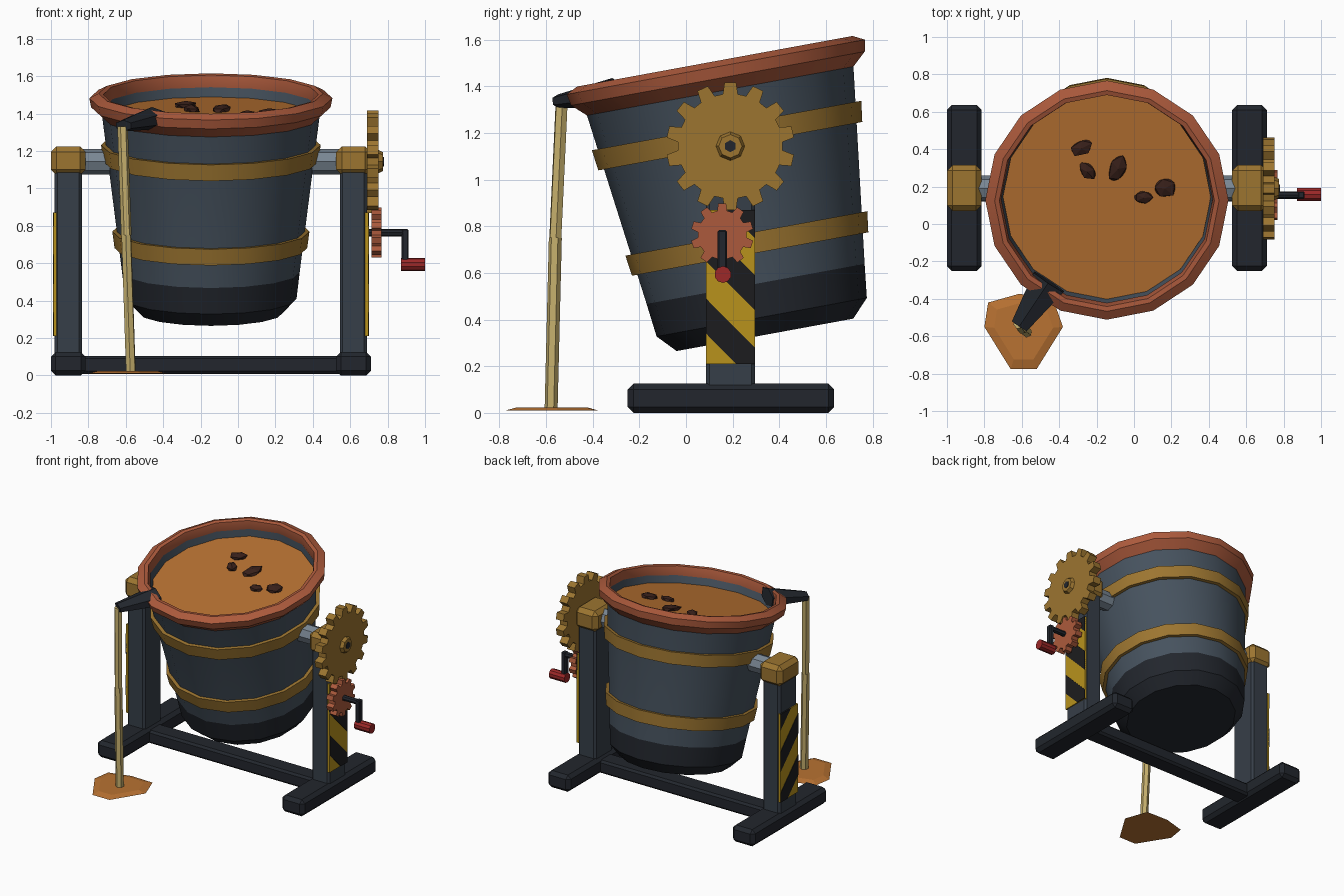
import bpy, bmesh, random
from math import sin, cos, pi, radians
from mathutils import Matrix, Vector

if "Cube" in bpy.data.objects:
    bpy.data.objects.remove(bpy.data.objects["Cube"])

random.seed(4)
CX, PY, PZ, TILT = -0.145, 0.19, 1.143, radians(10.4)
TILTED = Matrix.Translation((CX, PY, PZ)) @ Matrix.Rotation(TILT, 4, 'X')


def mat(name, hexcol):
    m = bpy.data.materials.new(name)
    rgb = [int(hexcol[i:i + 2], 16) / 255 for i in (0, 2, 4)]
    m.diffuse_color = [c / 12.92 if c < 0.04 else ((c + 0.055) / 1.055) ** 2.4 for c in rgb] + [1]
    m.use_nodes = True
    m.node_tree.nodes["Principled BSDF"].inputs["Base Color"].default_value = m.diffuse_color
    return m


STEEL, DARK, FRAME = mat('steel', '46525e'), mat('dark', '22262d'), mat('frame', '363e48')
GREY, GOLD, COPPER = mat('grey', '7a8794'), mat('gold', '9c7530'), mat('copper', 'ac5a3c')
MOLTEN, STREAM, SLAG = mat('molten', 'b87232'), mat('stream', 'c4ae6c'), mat('slag', '38201a')
YELLOW, BLACK, RED = mat('yellow', 'b8921c'), mat('black', '1c1c1e'), mat('red', '9c2828')


def finish(name, bm, material, smooth=False, bevel=0):
    bmesh.ops.recalc_face_normals(bm, faces=bm.faces[:])
    me = bpy.data.meshes.new(name)
    bm.to_mesh(me)
    bm.free()
    ob = bpy.data.objects.new(name, me)
    bpy.context.collection.objects.link(ob)
    me.materials.append(material)
    if bevel:
        mod = ob.modifiers.new('bevel', 'BEVEL')
        mod.width, mod.segments = bevel, 1
    if smooth:
        bpy.ops.object.select_all(action='DESELECT')
        ob.select_set(True)
        bpy.context.view_layer.objects.active = ob
        bpy.ops.object.shade_smooth_by_angle(angle=radians(30))
    return ob


def box(name, lo, hi, material, bevel=0):
    bm = bmesh.new()
    lo, hi = Vector(lo), Vector(hi)
    bmesh.ops.create_cube(bm, size=1, matrix=Matrix.Translation((lo + hi) / 2)
                          @ Matrix.Diagonal((*(hi - lo), 1)))
    return finish(name, bm, material, bevel=bevel)


def rod(name, p, q, r1, r2, n, material, flat=1):
    p, q = Vector(p), Vector(q)
    d = q - p
    bm = bmesh.new()
    m = (Matrix.Translation((p + q) / 2) @ d.to_track_quat('Z', 'Y').to_matrix().to_4x4()
         @ Matrix.Diagonal((1, flat, 1, 1)))
    bmesh.ops.create_cone(bm, cap_ends=True, segments=n, radius1=r1, radius2=r2,
                          depth=d.length, matrix=m)
    return finish(name, bm, material, smooth=n > 8)


def prism(name, yz, x0, x1, material):
    bm = bmesh.new()
    face = bm.faces.new([bm.verts.new((x0, y, z)) for y, z in yz])
    top = bmesh.ops.extrude_face_region(bm, geom=[face])['geom']
    bmesh.ops.translate(bm, vec=(x1 - x0, 0, 0),
                        verts=[v for v in top if isinstance(v, bmesh.types.BMVert)])
    return finish(name, bm, material)


def lathe(name, profile, material, closed=False, n=16):
    """Turn a (radius, height) profile around the tilted bucket axis."""
    bm = bmesh.new()
    rings = [[bm.verts.new(TILTED @ Vector((r * cos(2 * pi * i / n), r * sin(2 * pi * i / n), h)))
              for i in range(n)] for r, h in profile]
    pairs = list(zip(rings, rings[1:])) + ([(rings[-1], rings[0])] if closed else [])
    for a, b in pairs:
        for i in range(n):
            j = (i + 1) % n
            bm.faces.new((a[i], a[j], b[j], b[i]))
    if not closed:
        bm.faces.new(rings[0])
        bm.faces.new(rings[-1])
    return finish(name, bm, material, smooth=True)


def gear(name, y, z, root, tip, teeth, x0, x1, material):
    pts, step = [], 2 * pi / teeth
    for k in range(teeth):
        for off, r in ((-0.32, root), (-0.2, tip), (0.2, tip), (0.32, root)):
            a = pi / 2 + (k + off) * step
            pts.append((y + r * cos(a), z + r * sin(a)))
    return prism(name, pts, x0, x1, material)


# Bucket: dark base, steel wall with inner lip, rim and two bands
lathe('bucket_base', [(0.385, -0.822), (0.458, -0.745), (0.475, -0.6)], DARK)
lathe('bucket_body', [(0.475, -0.6), (0.583, 0.26), (0.60, 0.32), (0.572, 0.33), (0.55, 0.2)], STEEL)
lathe('bucket_rim', [(0.58, 0.24), (0.64, 0.295), (0.65, 0.345), (0.60, 0.37), (0.575, 0.365),
                     (0.565, 0.31)], COPPER, closed=True)
for label, h, r in (('upper', 0.0, 0.575), ('lower', -0.47, 0.515)):
    lathe(label + '_band', [(r - 0.04, h), (r, h), (r + 0.012, h + 0.09), (r - 0.03, h + 0.09)],
          GOLD, closed=True)

# Molten metal with floating slag
lathe('molten_metal', [(0.545, 0.215), (0.556, 0.25)], MOLTEN)
for x, y, sx, sy, rot in ((-0.28, 0.41, 0.07, 0.045, 25), (-0.25, 0.285, 0.06, 0.04, -50),
                          (-0.085, 0.30, 0.085, 0.05, 70), (0.05, 0.145, 0.055, 0.038, 0),
                          (0.165, 0.195, 0.065, 0.06, 30)):
    ly = (y - PY + 0.25 * sin(TILT)) / cos(TILT)
    bm = bmesh.new()
    bmesh.ops.create_icosphere(bm, subdivisions=1, radius=1)
    for v in bm.verts:
        v.co *= random.uniform(0.85, 1.1)
    bm.transform(TILTED @ Matrix.Translation((x - CX, ly, 0.255))
                 @ Matrix.Rotation(radians(rot), 4, 'Z') @ Matrix.Diagonal((sx, sy, 0.028, 1)))
    finish('slag_chunk', bm, SLAG)

# Pouring spout, stream and puddle
rod('spout', (-0.455, -0.31, 1.375), (-0.612, -0.545, 1.335), 0.11, 0.055, 6, DARK, flat=0.55)
path = [(-0.617, -0.533, 1.33), (-0.597, -0.56, 0.75), (-0.573, -0.578, 0.02)]
for a, b in zip(path, path[1:]):
    rod('pour_stream', a, b, 0.028, 0.028, 6, STREAM)
bm = bmesh.new()
outline = [(-0.80, -0.55), (-0.78, -0.42), (-0.62, -0.375), (-0.44, -0.38), (-0.38, -0.55),
           (-0.52, -0.775), (-0.66, -0.775)]
low = [bm.verts.new((x, y, 0.01)) for x, y in outline]
high = [bm.verts.new((-0.59 + (x + 0.59) * 0.75, -0.57 + (y + 0.57) * 0.75, 0.024)) for x, y in outline]
bm.faces.new(low)
bm.faces.new(high)
for i in range(7):
    j = (i + 1) % 7
    bm.faces.new((low[i], low[j], high[j], high[i]))
finish('puddle', bm, MOLTEN)

# Side stands, mirrored about the bucket axis
for side, s in (('right', 1), ('left', -1)):
    def pair(name, lo, hi, material, bevel=0):
        xa, xb = sorted((CX + s * (lo[0] - CX), CX + s * (hi[0] - CX)))
        box(side + name, (xa, *lo[1:]), (xb, *hi[1:]), material, bevel)
    pair('_foot', (0.525, -0.25, 0), (0.71, 0.635, 0.125), DARK, 0.025)
    pair('_post', (0.545, 0.085, 0.1), (0.69, 0.295, 1.1), FRAME, 0.015)
    pair('_bearing', (0.525, 0.07, 1.07), (0.71, 0.315, 1.225), GOLD, 0.03)
    pair('_warning_panel', (0.68, 0.086, 0.21), (0.697, 0.295, 0.87), YELLOW)
    for yz in ([(0.086, 0.34), (0.086, 0.49), (0.295, 0.28), (0.295, 0.21), (0.215, 0.21)],
               [(0.086, 0.65), (0.086, 0.80), (0.295, 0.59), (0.295, 0.44)],
               [(0.175, 0.87), (0.295, 0.87), (0.295, 0.75)]):
        prism(side + '_warning_stripe', yz, CX + s * (0.69 - CX), CX + s * (0.70 - CX), BLACK)
    rod(side + '_trunnion', (CX + s * 0.54, PY, PZ), (CX + s * 0.72, PY, PZ), 0.068, 0.068, 8, GREY)
box('cross_beam', (-0.85, 0.12, 0.008), (0.56, 0.26, 0.105), DARK, 0.015)

# Large gear with hub and bolt
gear('large_gear', PY, PZ, 0.225, 0.275, 14, 0.69, 0.752, GOLD)
rod('gear_hub', (0.74, PY, PZ), (0.775, PY, PZ), 0.068, 0.05, 8, GOLD)
rod('hub_bolt', (0.76, PY, PZ), (0.78, PY, PZ), 0.026, 0.026, 6, DARK)

# Small gear with crank and handle
gear('small_gear', 0.155, 0.763, 0.105, 0.135, 10, 0.714, 0.768, COPPER)
rod('pinion_shaft', (0.66, 0.155, 0.763), (0.90, 0.155, 0.763), 0.02, 0.02, 8, DARK)
box('crank_arm', (0.875, 0.135, 0.58), (0.912, 0.175, 0.783), DARK, 0.006)
rod('crank_handle', (0.872, 0.158, 0.593), (1.0, 0.158, 0.593), 0.036, 0.036, 10, RED)
